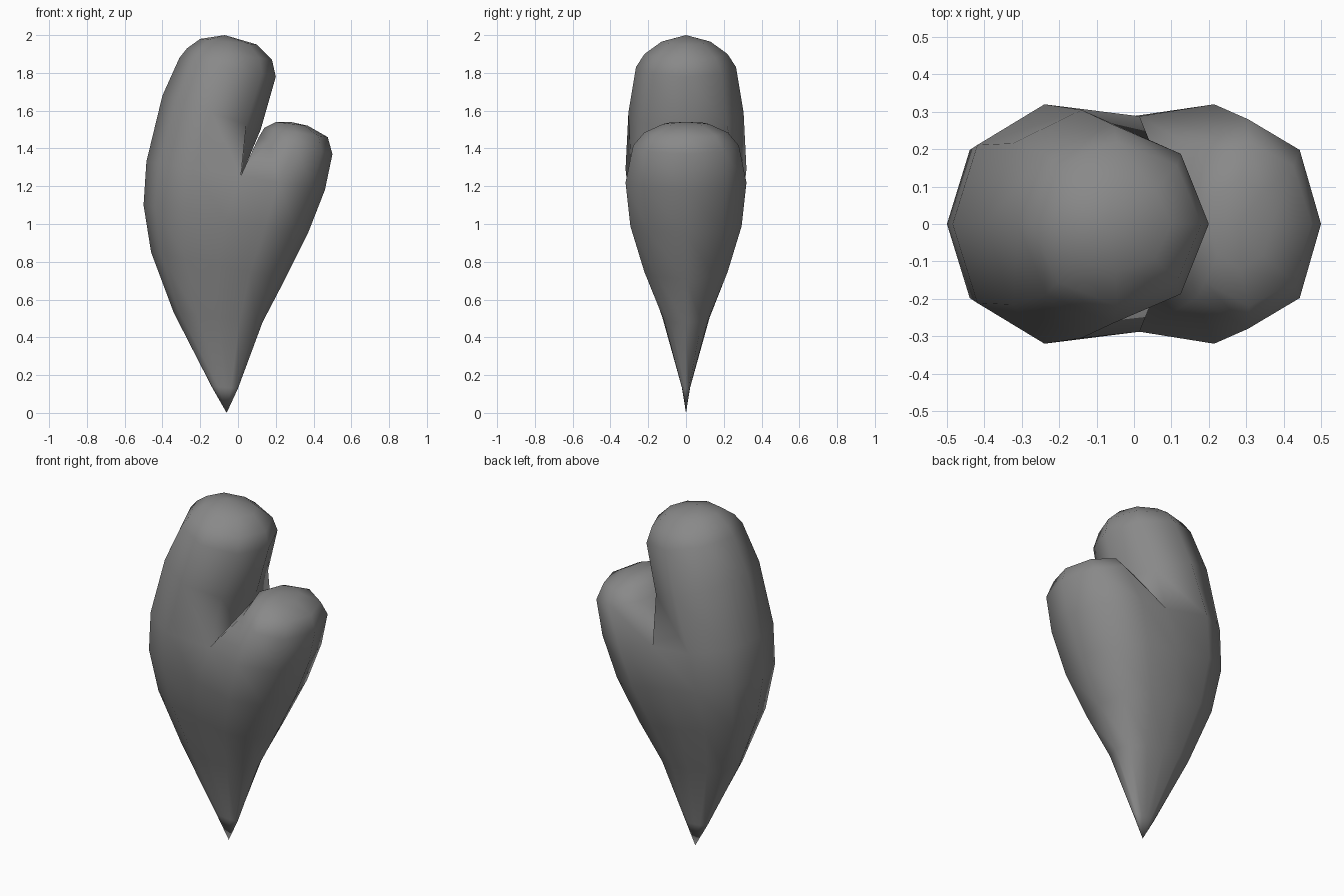
import bpy
import bmesh
import math
from mathutils import Vector

cube = bpy.data.objects.get("Cube")
if cube:
    bpy.data.objects.remove(cube, do_unlink=True)

grey = bpy.data.materials.new("mid grey")
grey.use_nodes = True
colour = (0.25, 0.25, 0.25, 1)
grey.diffuse_color = colour
grey.node_tree.nodes["Principled BSDF"].inputs["Base Color"].default_value = colour

bm = bmesh.new()


def section(left, right, depth, shape):
    """Tilted ring: shape holds (across, depth) factors between two edge points."""
    a, b = Vector((left[0], 0, left[1])), Vector((right[0], 0, right[1]))
    mid, half = (a + b) / 2, (b - a) / 2
    return [bm.verts.new(mid + half * u + Vector((0, depth * v, 0))) for u, v in shape]


def bridge(lower, upper):
    n = len(lower)
    for i in range(n):
        j = (i + 1) % n
        bm.faces.new((lower[i], lower[j], upper[j], upper[i]))


def fan(ring, point):
    tip = bm.verts.new((point[0], 0, point[1]))
    for i, v in enumerate(ring):
        bm.faces.new((v, ring[(i + 1) % len(ring)], tip))


# Twelve-sided body outline, pinched in the middle as it nears the fork
def body_shape(pinch):
    quarter = [(1, 0), (0.86, 0.66), (0.48, 0.94 + 0.06 * pinch), (0, 1 - 0.1 * pinch)]
    front_right = [(u, -v) for u, v in quarter]
    front_left = [(-u, -v) for u, v in quarter[-2::-1]]
    back = [(u, -v) for u, v in (front_right + front_left)[-2:0:-1]]
    return front_right + front_left + back


# Body: left edge, right edge, half depth, pinch
body = [
    ((-0.14, 0.14), (0.0, 0.13), 0.022, 0),
    ((-0.34, 0.53), (0.13, 0.48), 0.125, 0),
    ((-0.46, 0.85), (0.25, 0.71), 0.23, 0.3),
    ((-0.5, 1.1), (0.37, 0.95), 0.3, 0.7),
    ((-0.485, 1.33), (0.46, 1.18), 0.32, 1),
]
rings = [section(l, r, d, body_shape(p)) for l, r, d, p in body]
fan(rings[0], (-0.06, 0))
for lower, upper in zip(rings, rings[1:]):
    bridge(lower, upper)

# Fork: both lobes share the front, middle and back points of the split
split = rings[-1]
crotch = bm.verts.new((0.02, 0, 1.26))
for k in (3, 9):
    split[k].co.x = 0.015
tall_base = [crotch] + split[3:10]
short_base = [crotch] + split[9:] + split[:4]

octagon = [(math.cos(i * math.pi / 4), math.sin(i * math.pi / 4)) for i in range(8)]


# Lobes: each ring runs from its inner edge to its outer edge
def lobe(base, sections, top, side):
    ring = base
    for inner, outer, depth in sections:
        shape = [(-c, -side * s) for c, s in octagon]
        upper = section(inner, outer, depth, shape)
        bridge(ring, upper)
        ring = upper
    fan(ring, top)


lobe(tall_base, [
    ((0.12, 1.5), (-0.4, 1.68), 0.305),
    ((0.2, 1.78), (-0.31, 1.88), 0.265),
    ((0.18, 1.87), (-0.27, 1.93), 0.22),
    ((0.1, 1.95), (-0.2, 1.98), 0.13),
], (-0.07, 2.0), 1)

lobe(short_base, [
    ((0.11, 1.46), (0.5, 1.37), 0.28),
    ((0.14, 1.51), (0.475, 1.46), 0.22),
    ((0.2, 1.54), (0.37, 1.52), 0.12),
], (0.28, 1.54), -1)

bmesh.ops.recalc_face_normals(bm, faces=bm.faces)
mesh = bpy.data.meshes.new("forked_body")
bm.to_mesh(mesh)
bm.free()
mesh.materials.append(grey)
obj = bpy.data.objects.new("forked_body", mesh)
bpy.context.collection.objects.link(obj)

# Smooth surface with a crisp crease between the lobes
bpy.context.view_layer.objects.active = obj
obj.select_set(True)
bpy.ops.object.shade_smooth_by_angle(angle=math.radians(75))
